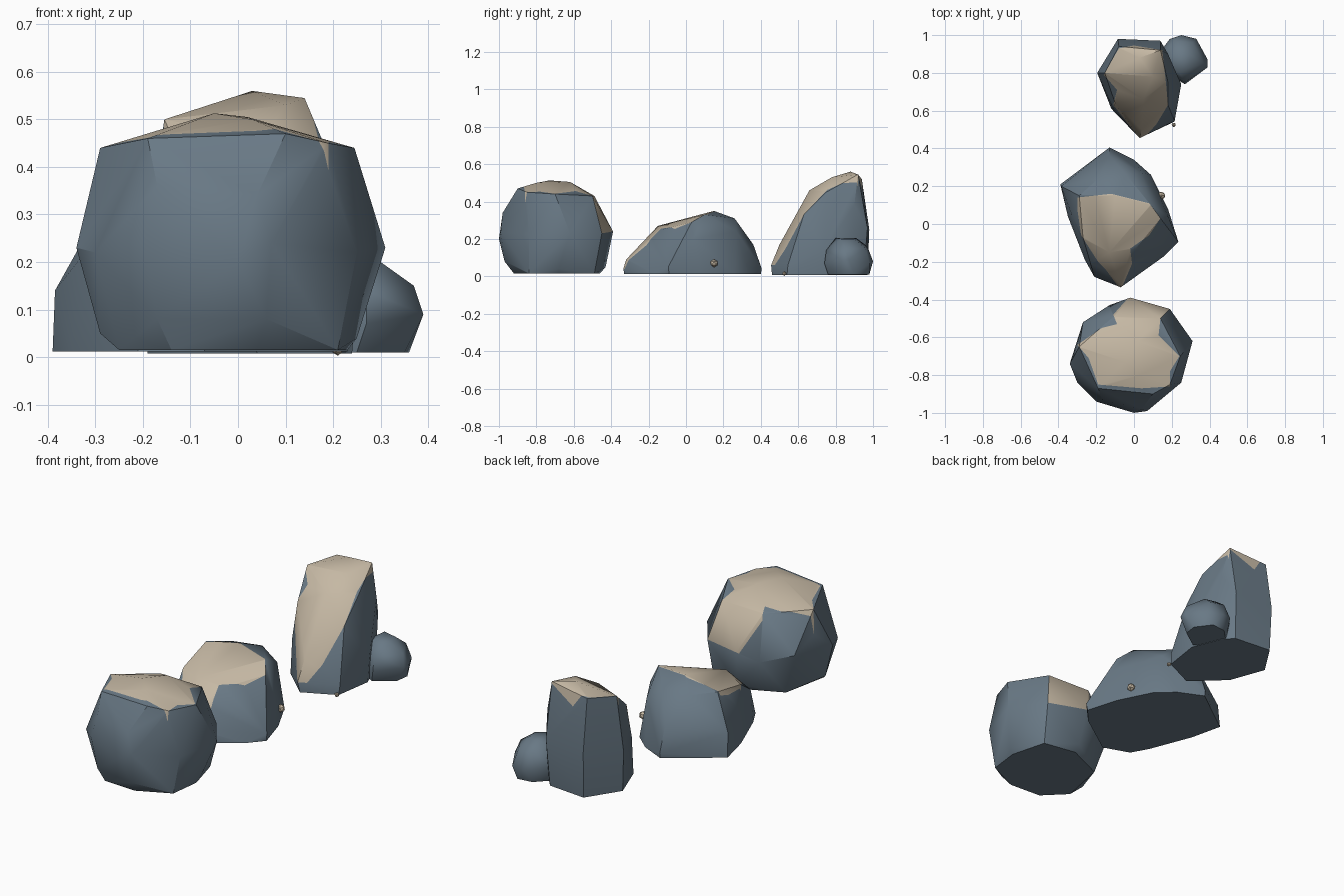
import bpy
import bmesh
from mathutils import Vector
from math import radians

default_cube = bpy.data.objects.get("Cube")
if default_cube:
    bpy.data.objects.remove(default_cube, do_unlink=True)


def make_material(name, colour):
    material = bpy.data.materials.new(name)
    material.use_nodes = True
    material.diffuse_color = (*colour, 1)
    shader = material.node_tree.nodes["Principled BSDF"]
    shader.inputs["Base Color"].default_value = (*colour, 1)
    shader.inputs["Roughness"].default_value = 0.9
    return material


stone = make_material("blue grey stone", (0.14, 0.19, 0.235))
sand = make_material("pale sand", (0.56, 0.48, 0.37))


def inside(point, outline):
    """Even-odd test of a point against a plan outline."""
    result = False
    for a, b in zip(outline, outline[1:] + outline[:1]):
        if (a.y > point.y) != (b.y > point.y):
            crossing = a.x + (point.y - a.y) * (b.x - a.x) / (b.y - a.y)
            if point.x < crossing:
                result = not result
    return result


def cut_patch(bm, outline):
    """Cut the patch outline down through the rock and colour its upward faces."""
    for a, b in zip(outline, outline[1:] + outline[:1]):
        direction = (b - a).normalized()
        bmesh.ops.bisect_plane(
            bm, geom=bm.verts[:] + bm.edges[:] + bm.faces[:], dist=0.0001,
            plane_co=a, plane_no=(direction.y, -direction.x, 0))
    bm.normal_update()
    for face in bm.faces:
        centre = face.calc_center_median()
        if face.normal.z > 0.05 and inside(centre, outline):
            face.material_index = 1


def finish(name, bm, materials, angle):
    mesh = bpy.data.meshes.new(name)
    bm.to_mesh(mesh)
    bm.free()
    for material in materials:
        mesh.materials.append(material)
    rock = bpy.data.objects.new(name, mesh)
    bpy.context.collection.objects.link(rock)
    bpy.ops.object.select_all(action="DESELECT")
    rock.select_set(True)
    bpy.context.view_layer.objects.active = rock
    bpy.ops.object.shade_smooth_by_angle(angle=radians(angle))


def make_rock(name, corners, patch=None, angle=32):
    """Chiselled rock wrapped around its corners, in hundredths of a unit."""
    bm = bmesh.new()
    for corner in corners:
        bm.verts.new(Vector(corner) / 100)
    hull = bmesh.ops.convex_hull(bm, input=bm.verts[:])
    spare = {v for v in hull["geom_interior"] + hull["geom_unused"]
             if isinstance(v, bmesh.types.BMVert)}
    bmesh.ops.delete(bm, geom=list(spare), context="VERTS")
    bmesh.ops.recalc_face_normals(bm, faces=bm.faces[:])
    if patch:
        cut_patch(bm, [Vector((x, y, 0)) / 100 for x, y in patch])
    bmesh.ops.dissolve_limit(bm, angle_limit=radians(1), verts=bm.verts[:],
                             edges=bm.edges[:], delimit={"MATERIAL"})
    finish(name, bm, [stone, sand], angle)


# Round front boulder: base, belly, shoulder and crown corners
make_rock("front_boulder", [
    (-25, -80, 1.5), (-20, -55, 1.5), (0, -46, 1.5), (18, -49, 1.5),
    (23, -68, 1.5), (21, -84, 1.5), (4, -92, 1.5), (-14, -91, 1.5),
    (-29, -75, 5), (0, -43, 5), (25, -68, 4), (6, -97, 8), (-17, -93, 8),
    (-2, -39, 24), (19, -45, 23), (31, -62, 23), (25, -84, 22), (7, -99, 24),
    (0, -100, 20), (-20, -94, 24), (-30, -84, 22), (-34, -74, 23),
    (-27, -52, 24), (-13, -43, 20), (4, -98, 34), (-17, -93, 36),
    (-29, -65, 44), (-19, -87, 46), (10, -90, 47), (19, -85, 45),
    (24.5, -70, 44), (14, -50, 43), (-11, -49, 43),
    (-5, -73, 51.3), (3, -80, 50), (2, -62, 50.5),
], [
    (-11, -48), (-2, -38), (20, -44), (14, -50), (13, -59), (24, -70),
    (19, -78), (19, -86), (4, -87), (-19, -85), (-24, -71), (-30, -64),
    (-17, -55), (-9, -53),
])

# Low sloping boulder in the middle
make_rock("middle_boulder", [
    (-13, 40, 1.2), (0, 34, 1.2), (9, 26, 1.2), (18, 8, 1.2), (23, -9, 1.2),
    (16, -17, 1.2), (-7, -33, 1.2), (-21, -28, 1.2), (-26, -19, 1.2),
    (-35, 4, 1.2), (-39, 21, 1.2), (-13, 40.5, 4), (23.5, -9.5, 5),
    (-7, -33.5, 4), (-38.5, 20, 14), (-13, 36, 17), (-7, -32, 9),
    (4, 27, 24), (18, 4, 20), (-33, 5, 21), (-23, -21, 17),
    (-10, 15, 35), (-4, 26, 31), (-29, 15, 31), (9, 10, 33), (14, 3, 29),
    (-13, -15, 27), (1, -13, 25), (-27, -7, 26), (-19, 24, 30),
], [
    (-30, 14), (-12, 16), (8, 11), (14, 3), (8, -6), (-2, -13), (-1, -21),
    (-7, -35), (-15, -24), (-19, -20), (-28, -6), (-30, 8),
])

# Tall leaning boulder at the back
make_rock("back_boulder", [
    (4, 46, 0.8), (21, 54, 0.8), (24, 74, 0.8), (18, 89, 0.8), (13, 95, 0.8),
    (-8, 97, 0.8), (-19, 80, 0.8), (-12, 61, 0.8),
    (3, 45.5, 6), (21.5, 54.5, 6), (25, 74, 14), (14, 97, 26), (-8.5, 98, 25),
    (-19.5, 80, 22), (-11, 61, 20), (4, 50, 17), (18, 90, 38),
    (3, 88, 56), (14, 92, 54.5), (-8, 94, 52), (-15.5, 80, 50),
    (18, 75, 45), (5, 66, 46), (-10, 64, 38), (18, 63, 33), (10, 78, 53),
], [
    (-8, 93), (0, 94.5), (15, 92), (17, 74), (18, 63), (12, 53), (4, 44),
    (-11, 63), (-9, 71), (-16, 79),
])

# Small rounded rock leaning on the back boulder
make_rock("small_rock", [
    (17, 80, 1), (25, 76, 1), (35, 83, 1), (36, 90, 1), (30, 98, 1),
    (22, 97, 1), (15, 90, 1), (14, 82, 9), (27, 74, 7), (39, 83, 9),
    (39, 87, 9), (33, 98, 7), (25, 100, 8), (19, 98, 9), (13, 90, 9),
    (27, 75, 14), (37, 85, 15), (31, 96, 15), (22, 97, 16), (16, 85, 17),
    (24, 80, 20.5), (30, 83, 20), (29, 90, 20), (22, 91, 20.5),
], angle=60)

# Tiny sandy pebbles
for name, place, radius in (
        ("side_pebble", (0.145, 0.15, 0.07), 0.022),
        ("ground_pebble", (0.21, 0.525, 0.015), 0.012)):
    bm = bmesh.new()
    bmesh.ops.create_icosphere(bm, subdivisions=1, radius=radius)
    bmesh.ops.translate(bm, verts=bm.verts[:], vec=place)
    finish(name, bm, [sand], 30)
